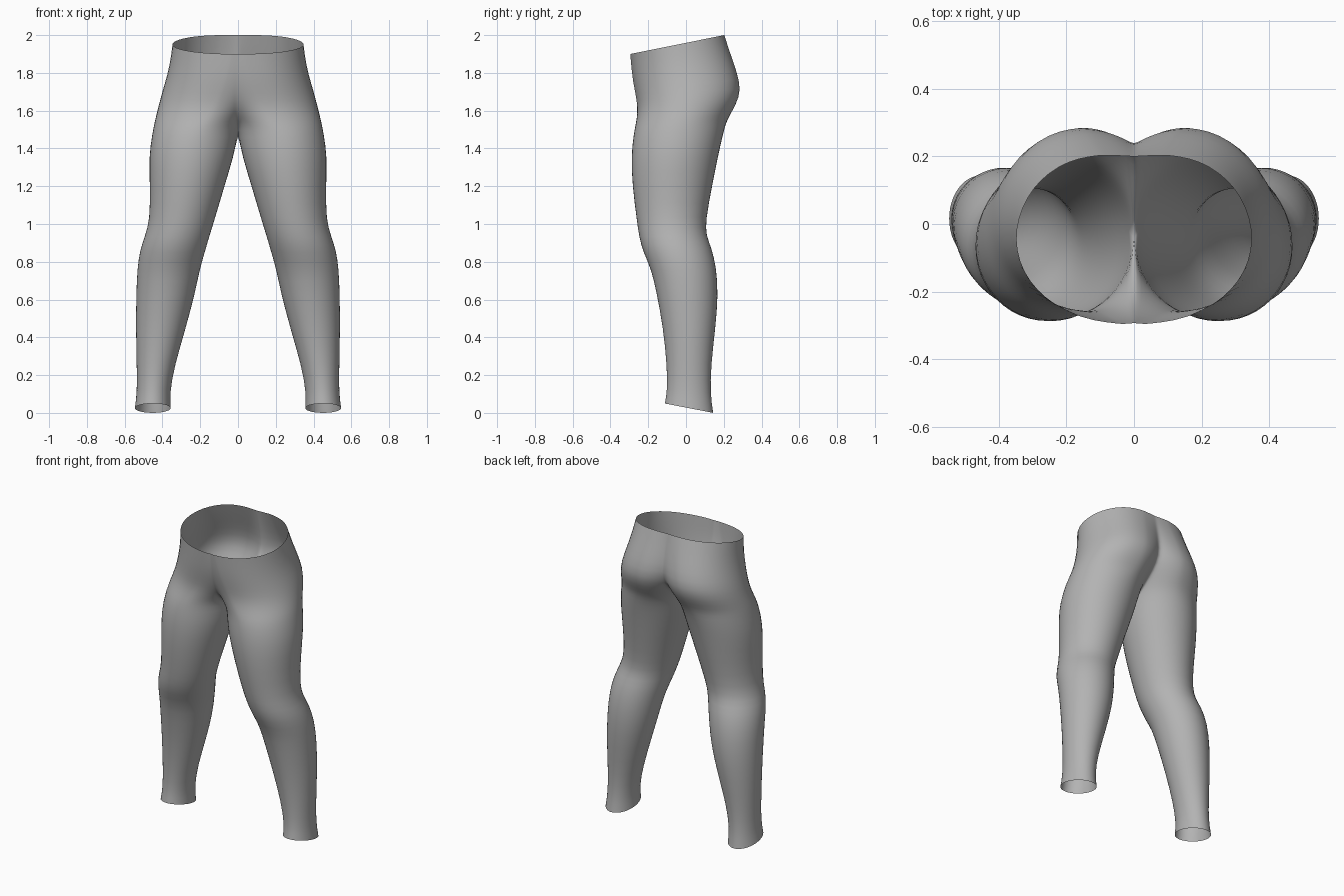
import bpy
import bmesh
import math

cube = bpy.data.objects.get("Cube")
if cube:
    bpy.data.objects.remove(cube, do_unlink=True)

OUTER_STEPS = 6   # segments per outer quarter of a ring
INNER_STEPS = 6   # segments per inner quarter of a ring

# Closed leg rings: front z, back z, inner x, outer x, front y, back y
LEG = [
    (.05, 0, .355, .547, -.113, .145),
    (.12, .1, .36, .535, -.1, .13),
    (.25, .25, .335, .537, -.102, .133),
    (.45, .45, .275, .542, -.122, .157),
    (.64, .62, .227, .54, -.158, .172),
    (.76, .77, .2, .535, -.185, .163),
    (.85, .88, .17, .52, -.228, .135),
    (.93, .94, .15, .495, -.25, .108),
    (1.02, 1.02, .123, .468, -.262, .106),
    (1.2, 1.2, .07, .468, -.286, .14),
    (1.36, 1.36, .02, .474, -.293, .172),
    (1.47, 1.47, 0, .457, -.28, .197),
]

# Open hip rings: front z, back z, outer x, front y, back y,
# front and back lobe centre x, front and back depth at the middle seam
HIP = [
    (1.52, 1.53, .447, -.27, .212, .2, .2, .35, .25),
    (1.56, 1.57, .438, -.262, .23, .17, .18, .62, .4),
    (1.62, 1.63, .423, -.256, .265, .13, .17, .88, .62),
    (1.69, 1.71, .404, -.268, .294, .1, .16, .96, .8),
    (1.77, 1.81, .376, -.283, .268, .07, .14, .985, .88),
    (1.85, 1.91, .358, -.291, .232, .05, .12, .99, .94),
    (1.9, 2, .35, -.295, .203, .04, .1, .99, .985),
]


def ring(zf, zb, xi, xo, yf, yb, cf, cb, sf, sb):
    """One ring from the inner front, round the outside, to the inner back."""
    mid, radius = (yf + yb) / 2, (yb - yf) / 2

    def point(t, centre, limit):
        c = math.cos(t)
        if c >= 0:
            x = centre + (xo - centre) * c
        else:
            x = centre - (centre - xi) * c / math.cos(limit)
        s = math.sin(t)
        return (max(x, 0), mid + radius * s, zf + (zb - zf) * (s + 1) / 2)

    def quarter_pair(centre, depth, sign):
        limit = math.pi - math.asin(depth)
        quarter = math.pi / 2
        angles = [quarter * i / OUTER_STEPS for i in range(OUTER_STEPS)]
        angles += [quarter + (limit - quarter) * i / INNER_STEPS
                   for i in range(INNER_STEPS + 1)]
        return [point(sign * a, centre, limit) for a in angles]

    front = quarter_pair(cf, sf, -1)
    back = quarter_pair(cb, sb, 1)
    return front[:0:-1] + back


rings = []
for zf, zb, xi, xo, yf, yb in LEG:
    c = (xi + xo) / 2
    rings.append(ring(zf, zb, xi, xo, yf, yb, c, c, 0, 0))
for zf, zb, xo, yf, yb, cf, cb, sf, sb in HIP:
    rings.append(ring(zf, zb, 0, xo, yf, yb, cf, cb, sf, sb))

# Loft the left half
bm = bmesh.new()
rows = [[bm.verts.new(p) for p in r] for r in rings]
for low, high in zip(rows, rows[1:]):
    for i in range(len(low) - 1):
        bm.faces.new((low[i], low[i + 1], high[i + 1], high[i]))
bmesh.ops.remove_doubles(bm, verts=bm.verts, dist=0.0005)
mesh = bpy.data.meshes.new("leggings")
bm.to_mesh(mesh)
bm.free()

leggings = bpy.data.objects.new("leggings", mesh)
bpy.context.collection.objects.link(leggings)

# Plain grey cloth
cloth = bpy.data.materials.new("grey_cloth")
cloth.use_nodes = True
grey = (0.45, 0.45, 0.45, 1)
cloth.diffuse_color = grey
cloth.node_tree.nodes["Principled BSDF"].inputs["Base Color"].default_value = grey
mesh.materials.append(cloth)

# Right half and smooth surface
mirror = leggings.modifiers.new("mirror", "MIRROR")
mirror.use_clip = True
mirror.merge_threshold = 0.001
smooth = leggings.modifiers.new("smooth", "SUBSURF")
smooth.levels = smooth.render_levels = 1
mesh.polygons.foreach_set("use_smooth", [True] * len(mesh.polygons))
